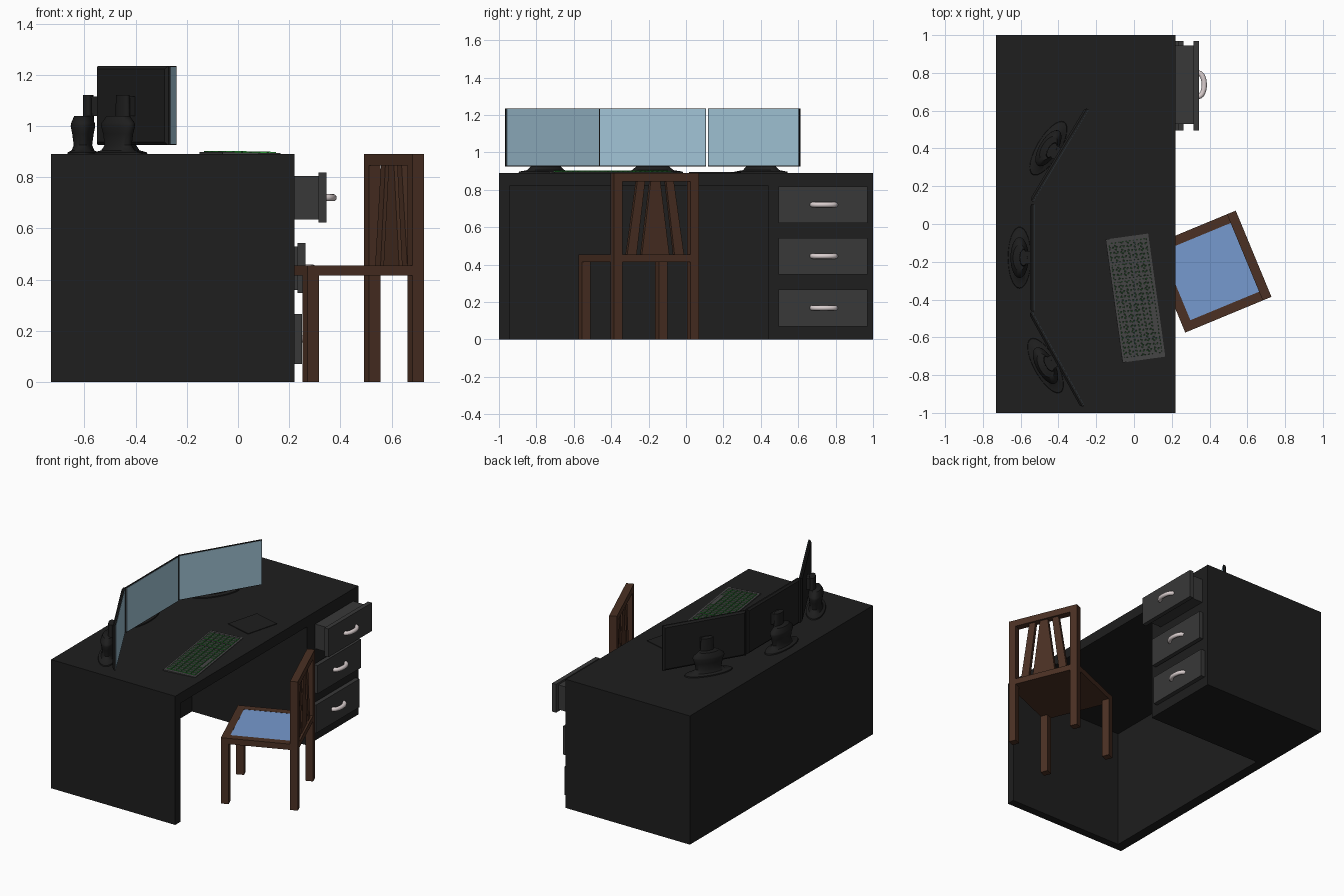
import bpy, bmesh
from math import sin, cos, pi, radians
from mathutils import Matrix, Vector

if "Cube" in bpy.data.objects:
    bpy.data.objects.remove(bpy.data.objects["Cube"])


def mat(name, r, g, b):
    m = bpy.data.materials.new(name)
    m.diffuse_color = (r, g, b, 1)
    m.use_nodes = True
    m.node_tree.nodes["Principled BSDF"].inputs["Base Color"].default_value = m.diffuse_color
    return m


BLACK = mat("black", .013, .013, .013)
CHARCOAL = mat("charcoal", .04, .04, .04)
GREY = mat("key_grey", .06, .06, .06)
WOOD = mat("wood", .07, .03, .017)
BLUE = mat("cushion_blue", .18, .32, .62)
GLASS = mat("screen_blue", .36, .56, .68)
METAL = mat("handle_metal", .7, .62, .62)
GREEN = mat("key_green", .02, .3, .03)


def add_loft(bm, rings):
    """Skin a list of equal-sized rings and cap both ends."""
    vs = [[bm.verts.new(p) for p in r] for r in rings]
    n = len(vs[0])
    for a, b in zip(vs, vs[1:]):
        for i in range(n):
            bm.faces.new((a[i], a[(i + 1) % n], b[(i + 1) % n], b[i]))
    bm.faces.new(vs[0][::-1])
    bm.faces.new(vs[-1])


def finish(bm, name, m, M=Matrix(), smooth=False):
    bmesh.ops.recalc_face_normals(bm, faces=bm.faces[:])
    me = bpy.data.meshes.new(name)
    bm.to_mesh(me)
    bm.free()
    me.materials.append(m)
    ob = bpy.data.objects.new(name, me)
    bpy.context.collection.objects.link(ob)
    ob.matrix_world = M
    if smooth:
        bpy.ops.object.select_all(action='DESELECT')
        ob.select_set(True)
        bpy.context.view_layer.objects.active = ob
        bpy.ops.object.shade_smooth_by_angle(angle=radians(40))
    return ob


def loft(name, rings, m, M=Matrix(), smooth=False):
    bm = bmesh.new()
    add_loft(bm, rings)
    return finish(bm, name, m, M, smooth)


def rect(x0, x1, y0, y1, z):
    return [(x0, y0, z), (x1, y0, z), (x1, y1, z), (x0, y1, z)]


def box(name, x, y, z, m, M=Matrix()):
    return loft(name, [rect(*x, *y, z[0]), rect(*x, *y, z[1])], m, M)


def place(x, y, z, deg):
    return Matrix.Translation((x, y, z)) @ Matrix.Rotation(radians(deg), 4, 'Z')


# Desk carcass with open knee space
X0, X1, TOP = -.73, .22, .89
box("desk_top", (X0, X1), (-1, 1), (.82, TOP), BLACK)
box("desk_side_panel", (X0, X1), (-1, -.945), (0, .82), BLACK)
box("desk_back_panel", (X0, X0 + .07), (-.945, .44), (0, .82), BLACK)
box("desk_cabinet", (X0, X1), (.44, 1), (0, .82), BLACK)

# Drawers, each pulled out by a different amount, with curved handles
for label, zc, front in (("top", .72, .345), ("middle", .445, .263), ("bottom", .168, .25)):
    box(label + "_drawer_box", (.1, front - .03), (.53, .945), (zc - .085, zc + .085), CHARCOAL)
    box(label + "_drawer_front", (front - .03, front), (.495, .97), (zc - .098, zc + .098), CHARCOAL)
    rings = []
    for i in range(13):
        a = pi * i / 12
        c = Vector((front - .003 + .03 * sin(a), .737 + .062 * cos(a), zc))
        out = Vector((.062 * sin(a), .03 * cos(a), 0)).normalized()
        rings.append([c + .014 * (cos(t) * out + sin(t) * Vector((0, 0, 1)))
                      for t in (2 * pi * k / 12 for k in range(12))])
    loft(label + "_drawer_handle", rings, METAL, smooth=True)


# Three angled monitors on oval stands
def oval(cx, a, b, z, n=32):
    return [(cx + b * cos(2 * pi * k / n), a * sin(2 * pi * k / n), z) for k in range(n)]


def panel_ring(x, inset):
    h, z0, z1 = .285 - inset, .925 + inset, 1.235 - inset
    return [(x, -h, z0), (x, h, z0), (x, h, z1), (x, -h, z1)]


for label, M in (("left", place(-.402, -.713, 0, 29)),
                 ("centre", place(-.53, -.178, 0, 0)),
                 ("right", place(-.388, .362, 0, -31))):
    loft(label + "_monitor_case", [panel_ring(-.02, .012), panel_ring(-.01, 0), panel_ring(0, 0)], BLACK, M)
    loft(label + "_monitor_screen", [panel_ring(-.003, .004), panel_ring(.002, .004)], GLASS, M)
    loft(label + "_monitor_stand",
         [oval(-.076, *p) for p in ((.165, .062, .885), (.16, .06, .897), (.11, .044, .905),
                                    (.088, .036, .925), (.095, .042, .97), (.108, .048, 1.0),
                                    (.105, .046, 1.012), (.07, .034, 1.04))], BLACK, M, True)
    loft(label + "_monitor_neck", [oval(-.055, .048, .022, 1.0), oval(-.055, .042, .02, 1.122)], BLACK, M, True)
    box(label + "_monitor_mount", (-.05, -.018), (-.035, .035), (1.04, 1.115), BLACK, M)

# Keyboard plate and keys (grey caps with green sides)
KB = place(.0075, -.392, .893, 7.9) @ Matrix.Rotation(radians(1.2), 4, 'Y')
box("keyboard_base", (-.114, .114), (-.329, .329), (-.004, .003), GREY, KB)
bm = bmesh.new()
pitch, row = .027, .034
for r in range(6):
    x = -.102 + row * r
    y = -.307
    for count in (15, 3, 4):
        k = 0
        while k < count:
            span = 6 if (count == 15 and r == 5 and k == 4) else 1
            y0, y1 = y + k * pitch + .002, y + (k + span) * pitch - .002
            add_loft(bm, [rect(x + .002, x + row - .002, y0, y1, .003),
                          rect(x + .003, x + row - .003, y0 + .001, y1 - .001, .008)])
            k += span
        y += count * pitch + .01
keys = finish(bm, "keyboard_keys", GREY, KB)
keys.data.materials.append(GREEN)
for p in keys.data.polygons:
    p.material_index = 0 if abs(p.normal.z) > .7 else 1

# Mouse pad
box("mouse_pad", (-.098, .098), (-.118, .118), (-.002, .004), BLACK, place(.0025, .155, TOP, -15))

# Chair, local +x is the backrest side
CH = place(.405, -.252, 0, 22.5)
H, W = .247, .05
for label, s in (("left", -1), ("right", 1)):
    y = sorted((s * H, s * (H - W)))
    box(label + "_front_leg", (-H, -H + W), y, (0, .415), WOOD, CH)
    box(label + "_back_leg", (H - W, H), y, (0, .415), WOOD, CH)
    box(label + "_back_post", (H - W, H), y, (.455, .845), WOOD, CH)
    box(label + "_seat_rail", (-H, H), y, (.415, .455), WOOD, CH)
box("front_seat_rail", (-H, -H + W), (-H + W, H - W), (.415, .455), WOOD, CH)
box("back_seat_rail", (H - W, H), (-H + W, H - W), (.415, .455), WOOD, CH)
box("seat_board", (-H + W, H - W), (-H + W, H - W), (.415, .44), WOOD, CH)
box("seat_cushion", (-H + W, H - W), (-H + W, H - W), (.44, .454), BLUE, CH)
box("back_top_rail", (H - W, H), (-H, H), (.845, .89), WOOD, CH)

# Backrest slats leaning towards the middle at the top
for label, b0, b1, t0, t1 in (("left", -.165, -.11, -.105, -.06),
                              ("middle", -.08, .08, -.027, .027),
                              ("right", .11, .165, .06, .105)):
    loft(label + "_back_slat", [rect(H - .037, H - .013, b0, b1, .45),
                                rect(H - .037, H - .013, t0, t1, .85)], WOOD, CH)
